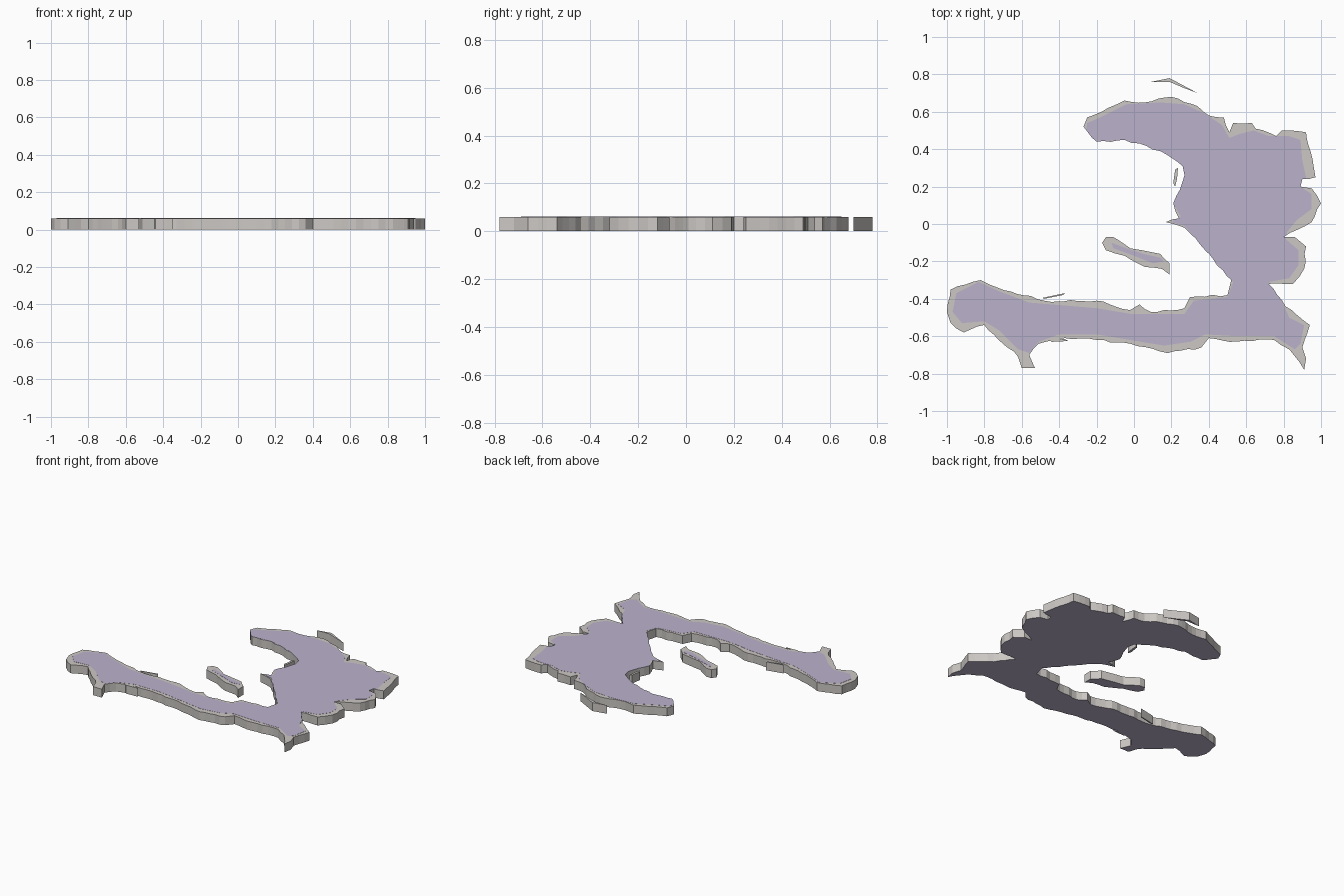
import bpy, bmesh, random
from mathutils import Vector

if "Cube" in bpy.data.objects:
    bpy.data.objects.remove(bpy.data.objects["Cube"])

random.seed(4)
H = 0.06          # slab height
PLATE = 0.001     # thickness of the tinted inlay


def material(name, rgb):
    m = bpy.data.materials.new(name)
    m.diffuse_color = (*rgb, 1)
    m.use_nodes = True
    m.node_tree.nodes["Principled BSDF"].inputs["Base Color"].default_value = m.diffuse_color
    return m


GREY = material("warm grey", (0.60, 0.575, 0.55))
LILAC = material("pale lilac", (0.50, 0.445, 0.60))


def ragged(pts, amount):
    """Break long edges into short, slightly uneven coast segments."""
    out = []
    for i, a in enumerate(pts):
        b = pts[(i + 1) % len(pts)]
        d = b - a
        out.append(a)
        n = int(d.length / 0.035)
        side = Vector((-d.y, d.x)).normalized()
        for k in range(1, n):
            out.append(a + d * (k / n) + side * random.uniform(-amount, amount))
    return out


def slab(name, outline, z0, z1, mats, jag=0.0):
    """Extrude an outline given in hundredths of a unit."""
    pts = [Vector(p) / 100 for p in outline]
    if jag:
        pts = ragged(pts, jag)
    bm = bmesh.new()
    base = bm.faces.new([bm.verts.new((p.x, p.y, z0)) for p in pts])
    ext = bmesh.ops.extrude_face_region(bm, geom=[base], use_keep_orig=True)
    for v in ext["geom"]:
        if isinstance(v, bmesh.types.BMVert):
            v.co.z = z1
    bmesh.ops.recalc_face_normals(bm, faces=bm.faces)
    for f in bm.faces:      # underside takes the last colour
        f.material_index = len(mats) - 1 if f.normal.z < -0.5 else 0
    bmesh.ops.triangulate(bm, faces=[f for f in bm.faces if len(f.verts) > 4])
    me = bpy.data.meshes.new(name)
    bm.to_mesh(me)
    bm.free()
    for m in mats:
        me.materials.append(m)
    ob = bpy.data.objects.new(name, me)
    bpy.context.collection.objects.link(ob)
    return ob


# Coast of the main land, clockwise from the north-west tip
coast = [
    (-27, 52), (-25, 57), (-14, 62), (-5, 66), (6, 65), (20, 68), (34, 63),
    (40, 58), (48, 57), (51, 49), (53, 54), (63, 54), (65, 51), (76, 47),
    (79, 50), (92, 49), (96, 31), (97, 25), (90, 24), (89, 20), (95, 19),
    (100, 11), (95, 1), (80, -7), (86, -7), (92, -12), (91, -24), (85, -32),
    (72, -32), (81, -44), (94, -54), (90, -66), (92, -72), (91, -78),
    (83, -67), (75, -62), (51, -63), (40, -61), (36, -66), (18, -69),
    (-2, -64), (-20, -62), (-37, -61), (-51, -64), (-56, -70), (-53, -77),
    (-60, -77), (-62, -71), (-80, -54), (-91, -58), (-98, -53), (-100, -47),
    (-98, -35), (-82, -30), (-73, -34), (-48, -41), (-20, -41), (-2, -46),
    (3, -43), (9, -47), (27, -45), (30, -39), (50, -38), (52, -30),
    (38, -14), (27, -2), (17, 1), (24, 3), (21, 11), (27, 26), (26, 31),
    (14, 39), (-5, 45), (-20, 44)]

# Tinted interior, leaving an uneven grey rim
interior = [
    (-25, 54), (-18, 57), (-4, 64), (14, 65), (27, 64), (38, 59), (47, 53),
    (51, 46), (56, 48), (64, 50), (72, 47), (83, 47), (89, 45), (90, 34),
    (92, 25), (89, 20), (95, 16), (95, 8), (87, 2), (82, -4), (81, -8),
    (88, -14), (88, -22), (83, -29), (72, -31), (79, -41), (83, -50),
    (91, -54), (89, -64), (86, -67), (75, -60), (56, -60), (38, -59),
    (30, -63), (16, -65), (-2, -62), (-20, -59), (-40, -59), (-51, -63),
    (-56, -69), (-62, -67), (-72, -57), (-80, -52), (-92, -53), (-97, -47),
    (-95, -37), (-83, -31), (-72, -36), (-56, -42), (-20, -45), (-2, -48),
    (27, -48), (32, -41), (50, -39), (53, -31), (38, -14), (27, -1),
    (20, 1), (25, 4), (21, 11), (27, 26), (26, 31), (14, 39), (-5, 45),
    (-20, 44), (-26, 48)]

# Main land and its inlay, trimmed to the coast
state = random.getstate()
slab("main_land", coast, 0, H, [GREY, LILAC], 0.006)
random.setstate(state)
cutter = slab("coast_cutter", coast, -0.02, H + 0.02, [LILAC], 0.006)
cutter.hide_render = True
cutter.hide_viewport = False
inlay = slab("main_land_inlay", interior, H, H + PLATE, [LILAC])
mod = inlay.modifiers.new("trim", "BOOLEAN")
mod.operation, mod.solver, mod.object = "INTERSECT", "EXACT", cutter
bpy.context.view_layer.update()
trimmed = bpy.data.meshes.new_from_object(
    inlay.evaluated_get(bpy.context.evaluated_depsgraph_get()))
inlay.modifiers.clear()
if len(trimmed.polygons) > 20:
    inlay.data = trimmed
bpy.data.objects.remove(cutter)

# Bay island with its own inlay
slab("bay_island", [(-17, -10), (-15, -7), (-11, -7), (-2, -13), (4, -14),
                    (14, -16), (19, -21), (19, -27), (15, -24), (6, -23),
                    (-5, -17), (-15, -14)], 0, H, [GREY, LILAC], 0.003)
slab("bay_island_inlay", [(-12, -10), (-4, -13), (5, -16), (14, -18), (16, -20),
                          (10, -21), (0, -17), (-11, -13)], H, H + PLATE, [LILAC])

# Small bare islets
islets = {
    "north_islet": [(9, 76), (19, 78), (34, 70), (26, 73), (19, 76)],
    "west_islet": [(-49, -39.5), (-42, -38), (-37, -37), (-38, -38),
                   (-43, -39), (-48, -40)],
    "gulf_islet": [(22, 29), (23.5, 30), (23, 24), (22, 20), (21, 22)],
    "south_islet": [(-45, -62), (-37, -61.5), (-35, -62.5), (-38, -62.7), (-44, -63)],
}
for name, pts in islets.items():
    slab(name, pts, 0, H, [GREY, LILAC])
